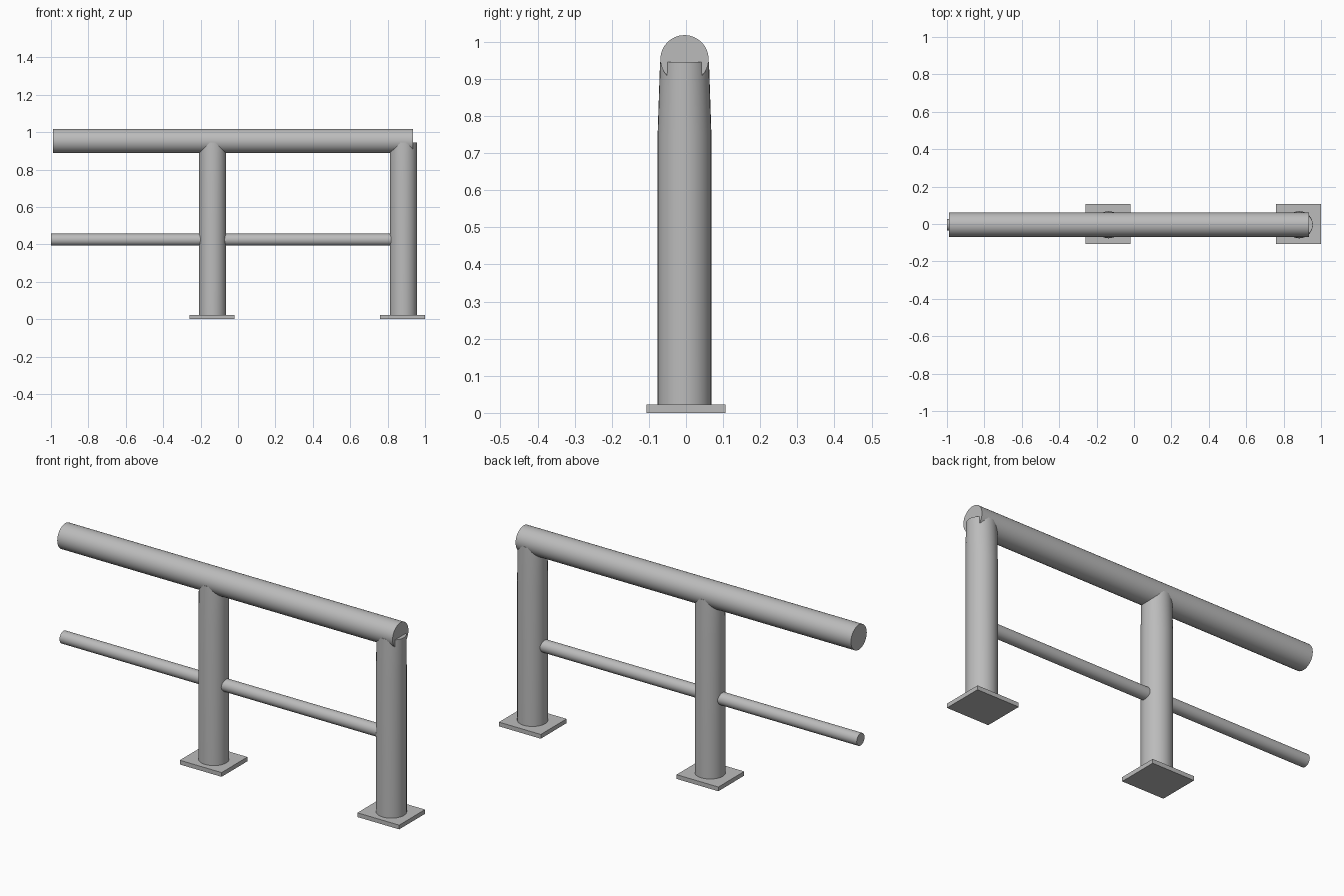
import bpy
import math

cube = bpy.data.objects.get("Cube")
if cube:
    bpy.data.objects.remove(cube, do_unlink=True)

steel = bpy.data.materials.new("grey_steel")
steel.use_nodes = True
GREY = (0.5, 0.5, 0.5, 1)
steel.diffuse_color = GREY
steel.node_tree.nodes["Principled BSDF"].inputs["Base Color"].default_value = GREY

AXIS_Y = -0.004
RAIL_Z = 0.953


def finish(obj, name):
    obj.name = name
    obj.data.materials.append(steel)
    return obj


def rail(name, x0, x1, z, radius, sides):
    """Round bar running along x."""
    bpy.ops.mesh.primitive_cylinder_add(
        vertices=sides, radius=radius, depth=x1 - x0,
        location=((x0 + x1) / 2, AXIS_Y, z), rotation=(0, math.pi / 2, 0))
    bpy.ops.object.shade_smooth_by_angle(angle=math.radians(40))
    finish(bpy.context.object, name)


def post(name, x, bottom=0.01, shoulder=0.75, top=0.945, radius=0.0725):
    """Upright tube, pinched front to back where it meets the top rail."""
    sides = 32
    rings = ((bottom, 1), (shoulder, 1), (top, 0.91))
    verts = []
    for z, pinch in rings:
        for i in range(sides):
            a = math.tau * i / sides
            verts.append((radius * math.cos(a), radius * pinch * math.sin(a), z))
    faces = [tuple(reversed(range(sides))), tuple(range(2 * sides, 3 * sides))]
    for r in range(2):
        for i in range(sides):
            j = (i + 1) % sides
            a, b = r * sides, (r + 1) * sides
            faces.append((a + i, a + j, b + j, b + i))
    mesh = bpy.data.meshes.new(name)
    mesh.from_pydata(verts, [], faces)
    obj = bpy.data.objects.new(name, mesh)
    obj.location = (x, AXIS_Y, 0)
    bpy.context.collection.objects.link(obj)
    bpy.ops.object.select_all(action="DESELECT")
    obj.select_set(True)
    bpy.context.view_layer.objects.active = obj
    bpy.ops.object.shade_smooth_by_angle(angle=math.radians(40))
    finish(obj, name)


def base_plate(name, x):
    bpy.ops.mesh.primitive_cube_add(size=1, location=(x, 0, 0.011))
    obj = bpy.context.object
    obj.scale = (0.24, 0.212, 0.022)
    finish(obj, name)


# Handrail and lower bar
rail("top_rail", -0.99, 0.936, RAIL_Z, 0.065, 32)
rail("lower_rail", -1.0, 0.85, 0.425, 0.032, 24)

# Posts with their floor plates
for label, x in (("middle", -0.136), ("end", 0.884)):
    post(label + "_post", x)
    base_plate(label + "_base_plate", x - 0.004)
